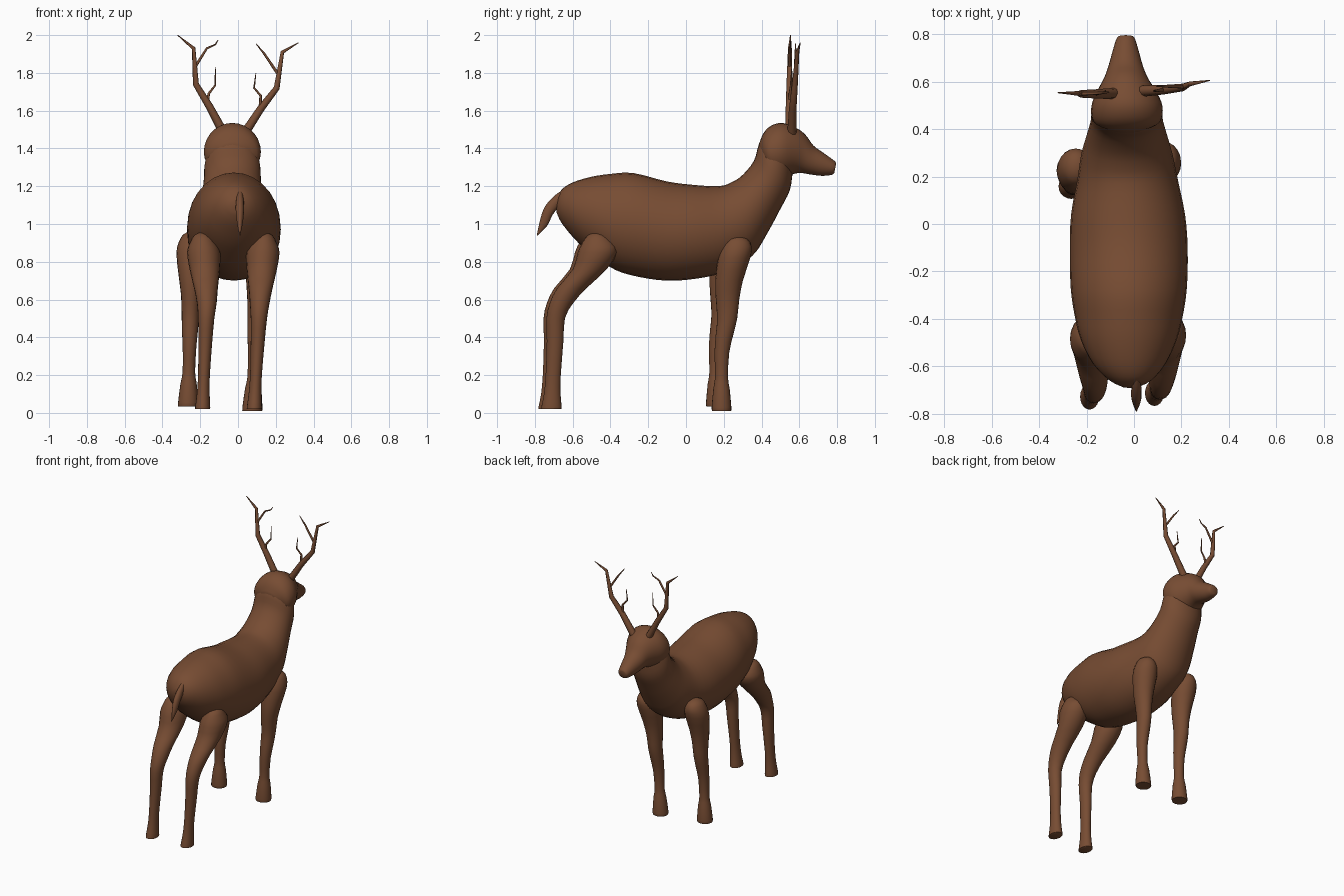
import bpy, bmesh, math
from mathutils import Vector

brown = bpy.data.materials.new("brown hide")
brown.diffuse_color = (0.185, 0.073, 0.033, 1)


def resample(rows, steps):
    """Catmull-Rom smoothing of a list of section rows."""
    out = []
    for i in range(len(rows) - 1):
        p0, p1 = rows[max(i - 1, 0)], rows[i]
        p2, p3 = rows[i + 1], rows[min(i + 2, len(rows) - 1)]
        for s in range(steps):
            t = s / steps
            out.append([0.5 * (2 * b + (c - a) * t + (2 * a - 5 * b + 4 * c - d) * t * t
                               + (3 * b - a - 3 * c + d) * t ** 3)
                        for a, b, c, d in zip(p0, p1, p2, p3)])
    return out + [list(rows[-1])]


def loft(name, rows, sides=28, steps=3):
    """Rows: x centre, (y, z) of one edge, (y, z) of the opposite edge, half width in x."""
    bm = bmesh.new()
    rings = []
    for x, y1, z1, y2, z2, w in resample(rows, steps):
        centre = Vector((x, (y1 + y2) / 2, (z1 + z2) / 2))
        up = Vector((0, (y1 - y2) / 2, (z1 - z2) / 2))
        side = Vector((w, 0, 0))
        rings.append([bm.verts.new(centre + up * math.cos(a) + side * math.sin(a))
                      for a in (2 * math.pi * k / sides for k in range(sides))])
    for r, s in zip(rings, rings[1:]):
        for k in range(sides):
            j = (k + 1) % sides
            bm.faces.new((r[k], r[j], s[j], s[k]))
    bm.faces.new(rings[0])
    bm.faces.new(rings[-1])
    bmesh.ops.recalc_face_normals(bm, faces=bm.faces)
    mesh = bpy.data.meshes.new(name)
    bm.to_mesh(mesh)
    bm.free()
    mesh.materials.append(brown)
    ob = bpy.data.objects.new(name, mesh)
    bpy.context.collection.objects.link(ob)
    bpy.ops.object.select_all(action='DESELECT')
    ob.select_set(True)
    bpy.context.view_layer.objects.active = ob
    bpy.ops.object.shade_smooth_by_angle(angle=math.radians(50))
    return ob


# Body and neck
loft("body_and_neck", [
    (-.015, -.69, 1.12, -.685, 1.06, .03),
    (-.015, -.66, 1.18, -.655, 1.00, .09),
    (-.02, -.60, 1.22, -.57, .90, .155),
    (-.022, -.50, 1.25, -.47, .82, .203),
    (-.022, -.40, 1.265, -.37, .755, .228),
    (-.022, -.28, 1.27, -.25, .72, .245),
    (-.022, -.10, 1.225, -.10, .70, .248),
    (-.025, .03, 1.208, .05, .71, .24),
    (-.027, .17, 1.20, .20, .745, .212),
    (-.03, .24, 1.22, .35, .83, .192),
    (-.03, .30, 1.26, .43, .95, .172),
    (-.03, .36, 1.335, .50, 1.08, .153),
    (-.03, .385, 1.42, .55, 1.18, .148),
    (-.03, .42, 1.47, .565, 1.28, .13),
])

# Head and muzzle
loft("head", [
    (-.03, .385, 1.42, .40, 1.35, .06),
    (-.03, .41, 1.48, .43, 1.27, .13),
    (-.03, .45, 1.52, .47, 1.24, .15),
    (-.03, .51, 1.535, .52, 1.245, .145),
    (-.032, .58, 1.51, .57, 1.265, .115),
    (-.034, .63, 1.475, .61, 1.27, .09),
    (-.035, .675, 1.415, .66, 1.262, .072),
    (-.035, .73, 1.375, .72, 1.255, .056),
    (-.035, .785, 1.335, .77, 1.26, .04),
    (-.035, .795, 1.32, .785, 1.27, .03),
])

# Tail
loft("tail", [
    (.01, -.62, 1.20, -.63, 1.14, .012),
    (.01, -.69, 1.155, -.665, 1.10, .02),
    (.01, -.745, 1.095, -.705, 1.05, .022),
    (.01, -.77, 1.03, -.735, .99, .016),
    (.01, -.79, .94, -.785, .94, .002),
], sides=12)

# Legs: height, y centre, half depth, half width
HIND = [(.955, -.47, .015, .012), (.94, -.47, .05, .045), (.90, -.465, .085, .07),
        (.85, -.468, .105, .088), (.76, -.51, .09, .08), (.66, -.605, .078, .063),
        (.58, -.66, .062, .052), (.50, -.69, .049, .043), (.38, -.693, .044, .037),
        (.20, -.703, .04, .031), (.10, -.708, .044, .034), (.03, -.712, .054, .04),
        (.02, -.712, .053, .039)]
FRONT = [(.935, .27, .015, .012), (.92, .27, .055, .045), (.88, .268, .08, .068),
         (.82, .255, .085, .08), (.70, .228, .073, .066), (.60, .22, .062, .052),
         (.50, .218, .053, .046), (.42, .205, .047, .043), (.32, .19, .039, .036),
         (.19, .188, .034, .033), (.13, .188, .043, .043), (.03, .188, .052, .053),
         (.01, .188, .05, .052)]


def leg(name, profile, x_top, x_mid, x_foot, dy=0, dz=0):
    rows = []
    for z, y, ry, rx in profile:
        t = (.9 - z) / .9
        x = x_top + (x_mid - x_top) * min(t / .35, 1) + (x_foot - x_mid) * max((t - .35) / .65, 0)
        rows.append((x, y + ry + dy, z + dz, y - ry + dy, z + dz, rx))
    loft(name, rows, sides=20, steps=2)


leg("hind_leg_left", HIND, -.185, -.165, -.188, -.015)
leg("hind_leg_right", HIND, .135, .115, .085)
leg("front_leg_left", FRONT, -.245, -.25, -.265, -.03, .025)
leg("front_leg_right", FRONT, .125, .10, .075)


# Antlers: each branch is a tapered tube of (x, y, z, radius) points
def antler(name, branches):
    cu = bpy.data.curves.new(name, 'CURVE')
    cu.dimensions = '3D'
    cu.bevel_depth = 1
    cu.bevel_resolution = 2
    cu.use_fill_caps = True
    for pts in branches:
        sp = cu.splines.new('POLY')
        sp.points.add(len(pts) - 1)
        for p, (x, y, z, r) in zip(sp.points, pts):
            p.co = (x, y, z, 1)
            p.radius = r
    cu.materials.append(brown)
    bpy.context.collection.objects.link(bpy.data.objects.new(name, cu))


antler("antler_left", [
    [(-.075, .55, 1.48, .024), (-.15, .548, 1.62, .02), (-.223, .548, 1.74, .016),
     (-.235, .55, 1.93, .01), (-.32, .553, 2.0, .002)],
    [(-.228, .548, 1.83, .008), (-.165, .55, 1.93, .006), (-.12, .553, 1.95, .004),
     (-.105, .555, 1.975, .002)],
    [(-.163, .548, 1.63, .009), (-.155, .55, 1.69, .007), (-.12, .555, 1.735, .005),
     (-.12, .56, 1.83, .002)],
])
antler("antler_right", [
    [(.035, .56, 1.48, .024), (.12, .565, 1.61, .02), (.205, .575, 1.72, .016),
     (.235, .59, 1.91, .01), (.32, .605, 1.96, .002)],
    [(.214, .578, 1.79, .008), (.14, .58, 1.90, .006), (.095, .58, 1.955, .002)],
    [(.117, .565, 1.61, .009), (.12, .565, 1.68, .007), (.085, .56, 1.72, .005),
     (.095, .56, 1.80, .002)],
])
